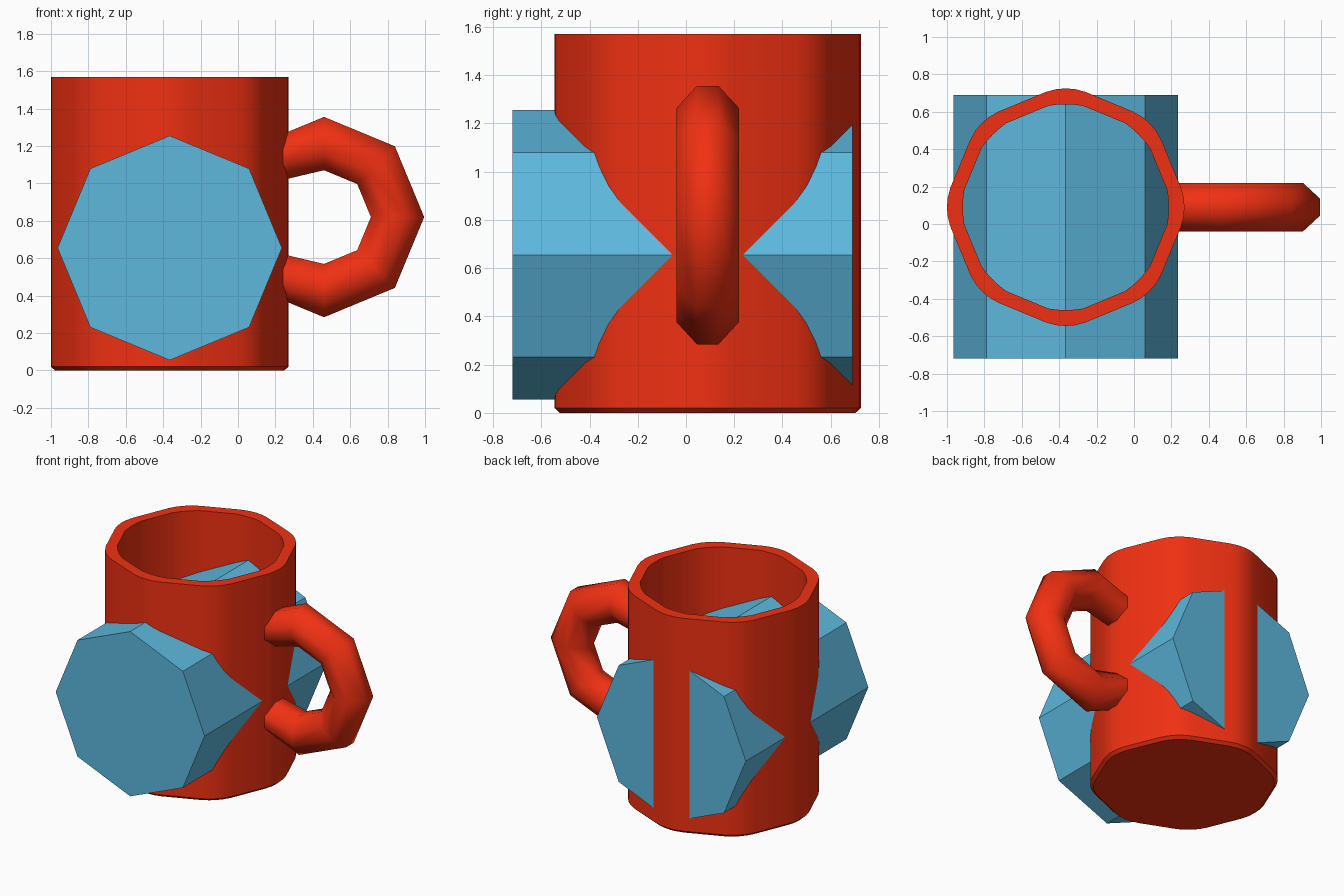
import bpy, bmesh, math
from mathutils import Vector

if "Cube" in bpy.data.objects:
    bpy.data.objects.remove(bpy.data.objects["Cube"])

CX, CY = -0.365, 0.09


def material(name, rgb):
    m = bpy.data.materials.new(name)
    m.diffuse_color = (*rgb, 1)
    m.use_nodes = True
    m.node_tree.nodes["Principled BSDF"].inputs["Base Color"].default_value = m.diffuse_color
    return m


def loft(name, rings, mat, smooth_angle=None):
    """Skin a list of equal-length point rings, capping both ends."""
    bm = bmesh.new()
    loops = [[bm.verts.new(p) for p in ring] for ring in rings]
    n = len(loops[0])
    for a, b in zip(loops, loops[1:]):
        for i in range(n):
            j = (i + 1) % n
            bm.faces.new((a[i], a[j], b[j], b[i]))
    bm.faces.new(loops[0][::-1])
    bm.faces.new(loops[-1])
    bmesh.ops.recalc_face_normals(bm, faces=bm.faces)
    mesh = bpy.data.meshes.new(name)
    bm.to_mesh(mesh)
    bm.free()
    obj = bpy.data.objects.new(name, mesh)
    bpy.context.collection.objects.link(obj)
    mesh.materials.append(mat)
    if smooth_angle:
        bpy.ops.object.select_all(action='DESELECT')
        obj.select_set(True)
        bpy.context.view_layer.objects.active = obj
        bpy.ops.object.shade_smooth_by_angle(angle=math.radians(smooth_angle))
    return obj


red = material("red_glaze", (0.87, 0.03, 0.006))
blue = material("blue_panel", (0.11, 0.48, 0.73))

# Mug body: octagon with rounded corners outside, round bore inside
corner = [(0.6165, -0.105), (0.631, -0.05), (0.635, 0), (0.631, 0.05), (0.6165, 0.105)]
outline = []
for k in range(8):
    c, s = math.cos(k * math.pi / 4), math.sin(k * math.pi / 4)
    outline += [Vector((u * c - v * s, u * s + v * c)) for u, v in corner]
bore = [p.normalized() * 0.55 for p in outline]


def level(points, z, scale=1):
    return [(CX + p.x * scale, CY + p.y * scale, z) for p in points]


loft("mug_body", [level(outline, 0, 0.965), level(outline, 0.02),
                  level(outline, 1.57), level(bore, 1.57), level(bore, 0.08)], red, 40)

# Handle: octagonal half ring with ends running into the mug wall
section = [(0.1425, -0.045), (0.1425, 0.045), (0.05, 0.13), (-0.05, 0.13),
           (-0.1425, 0.045), (-0.1425, -0.045), (-0.05, -0.13), (0.05, -0.13)]


def handle_ring(x, z, angle, k=1):
    c, s = math.cos(angle), math.sin(angle)
    return [(x + r * k * c, CY + y, z + r * k * s) for r, y in section]


HX, HZ, HR = 0.46, 0.82, 0.393
rings = [handle_ring(0.22, HZ + 0.315, math.pi / 2, 0.85)]
for deg in (90, 45, 0, -45, -90):
    a = math.radians(deg)
    rings.append(handle_ring(HX + HR * math.cos(a), HZ + HR * math.sin(a), a))
rings.append(handle_ring(0.22, HZ - 0.315, -math.pi / 2, 0.85))
loft("handle", rings, red, 60)

# Octagonal drum passing front to back through the mug
drum = [[(CX + 0.6 * math.cos(k * math.pi / 4), y, 0.655 + 0.6 * math.sin(k * math.pi / 4))
         for k in range(8)] for y in (-0.72, 0.69)]
loft("cross_drum", drum, blue)
